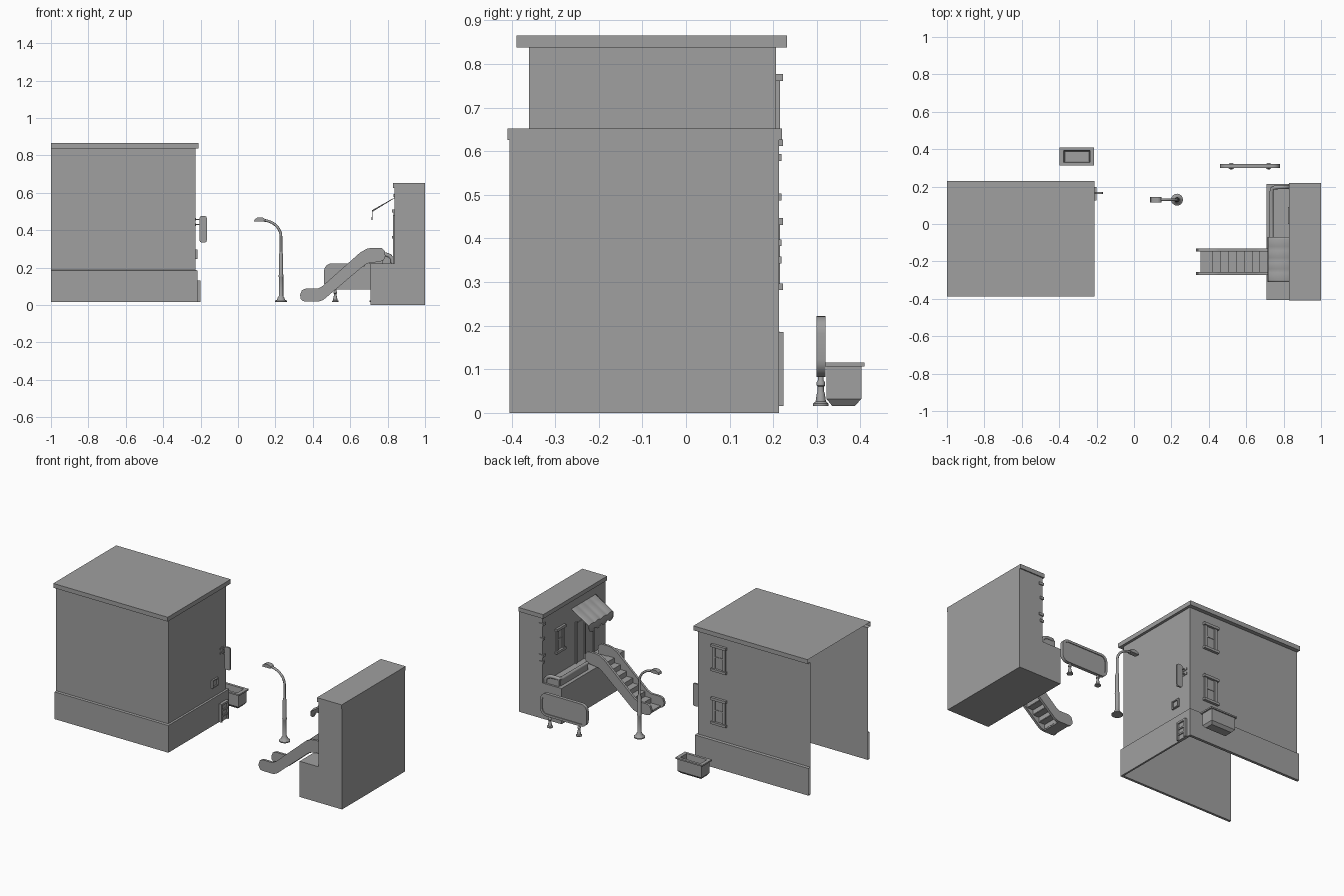
import bpy, bmesh, math
from mathutils import Vector, Matrix

if "Cube" in bpy.data.objects:
    bpy.data.objects.remove(bpy.data.objects["Cube"])

GREY = bpy.data.materials.new("dark_grey")
GREY.diffuse_color = (.35, .35, .35, 1)
GREY.use_nodes = True
GREY.node_tree.nodes["Principled BSDF"].inputs["Base Color"].default_value = GREY.diffuse_color


def add(name, verts, faces, smooth=False):
    me = bpy.data.meshes.new(name)
    me.from_pydata(verts, [], faces)
    me.materials.append(GREY)
    bm = bmesh.new()
    bm.from_mesh(me)
    bmesh.ops.recalc_face_normals(bm, faces=bm.faces)
    bm.to_mesh(me)
    bm.free()
    ob = bpy.data.objects.new(name, me)
    bpy.context.collection.objects.link(ob)
    if smooth:
        bpy.ops.object.select_all(action='DESELECT')
        bpy.context.view_layer.objects.active = ob
        ob.select_set(True)
        bpy.ops.object.shade_smooth_by_angle(angle=math.radians(40))
    return ob


def loft(name, rings, caps=True, closed=True, smooth=False):
    n = len(rings[0])
    verts = [v for r in rings for v in r]
    faces = [(i * n + j, i * n + (j + 1) % n, (i + 1) * n + (j + 1) % n, (i + 1) * n + j)
             for i in range(len(rings) - 1) for j in range(n if closed else n - 1)]
    if caps:
        faces += [tuple(range(n)), tuple(range((len(rings) - 1) * n, len(rings) * n))]
    return add(name, verts, faces, smooth)


def rect(x0, x1, y0, y1, z):
    return [(x0, y0, z), (x1, y0, z), (x1, y1, z), (x0, y1, z)]


def box(name, x0, x1, y0, y1, z0, z1):
    return loft(name, [rect(x0, x1, y0, y1, z0), rect(x0, x1, y0, y1, z1)])


def prism_y(name, pts, y0, y1, smooth=False):
    return loft(name, [[(x, y, z) for x, z in pts] for y in (y0, y1)], smooth=smooth)


def lathe(name, cx, cy, prof, n=16):
    return loft(name, [[(cx + r * math.cos(2 * math.pi * k / n), cy + r * math.sin(2 * math.pi * k / n), z)
                        for k in range(n)] for r, z in prof], smooth=True)


def tube(name, path, r, n=10):
    path = [Vector(p) for p in path]
    rings = []
    for i, p in enumerate(path):
        t = (path[min(i + 1, len(path) - 1)] - path[max(i - 1, 0)]).normalized()
        q = Vector((0, 0, 1)).rotation_difference(t)
        rings.append([p + q @ Vector((r * math.cos(2 * math.pi * k / n), r * math.sin(2 * math.pi * k / n), 0))
                      for k in range(n)])
    return loft(name, rings, smooth=True)


def rounded(x0, x1, z0, z1, r, n=6):
    pts = []
    for cx, cz, a in ((x1 - r, z1 - r, 0), (x0 + r, z1 - r, 90), (x0 + r, z0 + r, 180), (x1 - r, z0 + r, 270)):
        pts += [(cx + r * math.cos(math.radians(a + 90 * k / n)),
                 cz + r * math.sin(math.radians(a + 90 * k / n))) for k in range(n + 1)]
    return pts


def window(name, place, w, h):
    # local u = across, d = outwards, z = up; place is the wall matrix
    parts = [("pane", -w * .3, w * .3, 0, .002, .015, h - .015),
             ("sill", -w / 2, w / 2, 0, .016, 0, .015),
             ("lintel", -w / 2, w / 2, 0, .016, h - .016, h),
             ("left_post", -w * .42, -w * .25, 0, .009, .015, h - .016),
             ("right_post", w * .25, w * .42, 0, .009, .015, h - .016),
             ("cross_bar", -w * .25, w * .25, 0, .005, h * .5, h * .54)]
    for part, *b in parts:
        box(name + "_" + part, *b).matrix_world = place


# Left building: walls and roof edge, open on the left and below, with a plinth skin
def shell(name, steps):
    loft(name, [[(-1, a, z), (x, a, z), (x, b, z), (-1, b, z)] for x, a, b, z in steps],
         caps=False, closed=False)


shell("left_building", [(-.228, -.36, .206, .016), (-.228, -.36, .206, .838),
                        (-.212, -.388, .231, .838), (-.212, -.388, .231, .865)])
shell("plinth", [(-.228, -.36, .206, .016), (-.217, -.375, .223, .016),
                 (-.217, -.375, .223, .185), (-.228, -.36, .206, .187)])
add("left_roof", rect(-1, -.212, -.388, .231, .865), [(0, 1, 2, 3)])
for i, z in enumerate((.282, .612)):
    window(f"back_window_{i}", Matrix.Translation((-.375, .206, z)), .105, .165)
# Small framed side window
box("small_pane", -.229, -.224, .065, .115, .25, .293)
for y in (.062, .111):
    box("small_window_side", -.229, -.217, y, y + .008, .247, .296)
for z in (.247, .289):
    box("small_window_edge", -.229, -.217, .062, .119, z, z + .007)
# Side door with frame and panels
box("side_door", -.217, -.209, .13, .19, .016, .12)
for y in (.125, .187):
    box("door_jamb", -.217, -.2, y, y + .01, .016, .13)
box("door_head", -.217, -.2, .125, .197, .118, .13)
for z in (.045, .08):
    box("door_bar", -.217, -.203, .135, .187, z, z + .01)
# Blade sign with brackets
prism_y("blade_sign", rounded(-.205, -.167, .335, .475, .009, 4), .16, .171)
for z in (.427, .455):
    box("sign_bracket", -.229, -.2, .162, .169, z, z + .006)
    box("sign_plate", -.229, -.224, .15, .183, z - .004, z + .01)

# Planter: tapered hollow bin with an overhanging rim
loft("planter", [rect(-.375, -.235, .335, .387, .016), rect(-.388, -.222, .322, .402, .032),
                 rect(-.388, -.222, .322, .402, .106), rect(-.398, -.213, .314, .409, .106),
                 rect(-.398, -.213, .314, .409, .115), rect(-.376, -.235, .33, .393, .115),
                 rect(-.37, -.24, .335, .388, .04)])

# Street lamp
lathe("lamp_post", .23, .13, [(.032, .016), (.032, .022), (.022, .028), (.017, .04), (.012, .048),
                              (.012, .15), (.014, .155), (.011, .165), (.011, .27), (.007, .285), (.007, .36)])
tube("lamp_arm", [(.23, .13, .355)] + [(.13 + .1 * math.cos(math.radians(a)), .13,
     .365 + .088 * math.sin(math.radians(a))) for a in range(0, 91, 10)], .007)
prism_y("lamp_head", [(.085, .447), (.135, .447), (.148, .452), (.142, .462), (.13, .468), (.105, .468), (.09, .459)],
        .115, .145)

# Billboard on two feet
prism_y("billboard_panel", rounded(.472, .768, .093, .212, .032), .305, .315, True)
outer, inner = rounded(.46, .78, .082, .222, .04), rounded(.474, .766, .096, .208, .03)
rim = [[(x, y, z) for x, z in p] for p, y in ((outer, .299), (outer, .32), (inner, .32), (inner, .299), (outer, .299))]
loft("billboard_rim", rim, caps=False, smooth=True)
for x in (.52, .72):
    lathe("billboard_leg", x, .309, [(.018, .016), (.018, .021), (.012, .026), (.009, .045), (.007, .05),
                                     (.007, .06), (.01, .063), (.01, .07), (.006, .075), (.006, .1)], 12)

# Right building: L-shaped body and roof slab
prism_y("right_building", [(.708, 0), (1, 0), (1, .63), (.838, .63), (.838, .222), (.708, .222)], -.405, .213)
box("right_roof", .829, 1, -.409, .22, .626, .652)
for i, z in enumerate((.585, .495, .39, .35)):
    w = .016 if i % 2 else .024
    box("corner_brick", .832, .838 + w, .213 - w, .219, z - .008, z + .008)
west = Matrix(((0, -1, 0, 0), (1, 0, 0, 0), (0, 0, 1, 0), (0, 0, 0, 1)))
window("wall_window", Matrix.Translation((.84, .045, .355)) @ west, .09, .155)
# Entrance under the awning
box("entrance_door", .834, .84, -.275, -.115, .222, .47)
for y in (-.285, -.2, -.115):
    box("entrance_post", .829, .84, y, y + .01, .222, .48)

# Scalloped awning: four bulging strips with a hanging edge
W, k = .06, 6
awning = []
for x, z, d in ((.838, .575, 0), (.717, .5, .007), (.715, .47, -.016)):
    awning.append([(x, -.31 + (i + j / k) * W, z + d * math.sin(math.pi * j / k))
                   for i in range(4) for j in range(k + (i == 3))])
ob = loft("awning", awning, caps=False, closed=False, smooth=True)
m = ob.modifiers.new("thickness", 'SOLIDIFY')
m.thickness = .003

# Terrace railing
tube("terrace_rail", [(.735, -.08, .262), (.735, .17, .262), (.74, .19, .266), (.755, .196, .27), (.79, .197, .27),
                      (.81, .197, .263), (.825, .197, .248), (.828, .197, .222)], .011)
box("terrace_panel", .73, .74, -.08, .19, .222, .262)
box("terrace_end_panel", .735, .815, .193, .201, .222, .262)

# Escalator: two rounded side walls and steps
side = [(.345, .022), (.36, .018), (.43, .018), (.455, .026), (.66, .2), (.69, .222), (.76, .232), (.78, .24),
        (.788, .262), (.785, .288), (.768, .304), (.72, .306), (.69, .301), (.655, .282), (.45, .1),
        (.425, .087), (.36, .087), (.341, .078), (.332, .055), (.334, .035)]
for y in (-.272, -.146):
    prism_y("escalator_side", side, y, y + .015, True)
box("escalator_entry", .355, .425, -.258, -.145, .018, .03)
for i in range(7):
    x, z = .42 + i * .042, .06 + i * .0305
    prism_y("escalator_step", [(x, z - .034), (x, z), (x + .046, z), (x + .046, z - .006), (x + .006, z - .006),
                               (x + .006, z - .034)], -.258, -.145)
box("escalator_exit", .7, .775, -.258, -.145, .222, .24)
